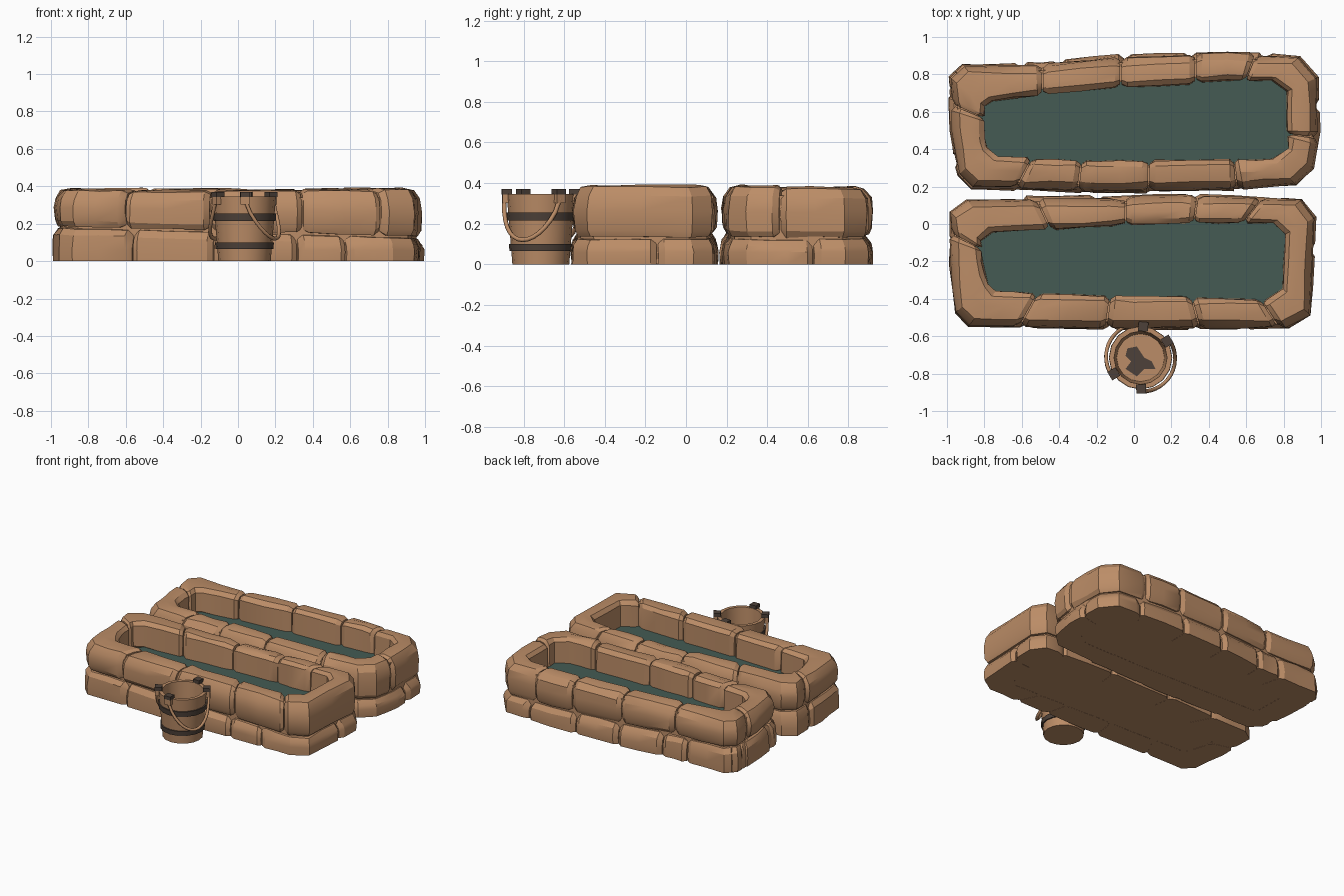
import bpy, bmesh, math, random
from mathutils import Vector, Matrix

if "Cube" in bpy.data.objects:
    bpy.data.objects.remove(bpy.data.objects["Cube"])

random.seed(4)


def material(name, rgb):
    m = bpy.data.materials.new(name)
    m.diffuse_color = (*rgb, 1)
    m.use_nodes = True
    m.node_tree.nodes["Principled BSDF"].inputs["Base Color"].default_value = m.diffuse_color
    return m


TAN = material("warm_tan", (0.50, 0.265, 0.135))
WATER = material("dark_teal_water", (0.058, 0.105, 0.088))
IRON = material("dark_iron", (0.075, 0.053, 0.041))


def finish(bm, name, mat, smooth=None):
    bmesh.ops.recalc_face_normals(bm, faces=bm.faces)
    me = bpy.data.meshes.new(name)
    bm.to_mesh(me)
    bm.free()
    me.materials.append(mat)
    ob = bpy.data.objects.new(name, me)
    bpy.context.collection.objects.link(ob)
    if smooth:
        bpy.ops.object.select_all(action='DESELECT')
        ob.select_set(True)
        bpy.context.view_layer.objects.active = ob
        bpy.ops.object.shade_smooth_by_angle(angle=math.radians(smooth))
    return ob


def loft(bm, sections, closed=False):
    """Skin a row of closed cross-sections; cap the ends unless closed."""
    rings = [[bm.verts.new(p) for p in s] for s in sections]
    n = len(rings[0])
    pairs = list(zip(rings, rings[1:])) + ([(rings[-1], rings[0])] if closed else [])
    for a, b in pairs:
        for i in range(n):
            bm.faces.new((a[i], a[(i + 1) % n], b[(i + 1) % n], b[i]))
    if not closed:
        bm.faces.new(rings[0])
        bm.faces.new(rings[-1])


# ---- troughs: rows of (outer x, outer y, inner x, inner y) around the wall
def at(rows, t):
    k, n = int(math.floor(t)), len(rows)
    a, b = rows[k % n], rows[(k + 1) % n]
    p = [u + (v - u) * (t - k) for u, v in zip(a, b)]
    return Vector((p[0], p[1], 0)), Vector((p[2], p[3], 0))


def seg_len(rows, t):
    k = math.floor(t)
    return (at(rows, k)[0] - at(rows, k + 1)[0]).length


def seam(rows, k, c):
    a, b = at(rows, k)[0], at(rows, k + 1)[0]
    ax = 0 if abs(b.x - a.x) > abs(b.y - a.y) else 1
    return k + (c - a[ax]) / (b[ax] - a[ax])


def profile(w, split, upper, lift):
    if upper:
        z0, z1 = split + .004, .383 + lift
        return [(.02, z0), (.002, z0 + .03), (-.004, (z0 + z1) / 2), (.006, z1 - .055),
                (.04, z1 - .01), (w * .55, z1), (w - .03, z1 - .004),
                (w - .004, z1 - .03), (w, z0 + .02), (w - .02, z0)]
    z1 = split - .003
    return [(-.010, 0), (-.014, .06), (-.006, z1 - .04), (.02, z1 - .006),
            (.06, z1), (w - .03, z1), (w, z1 - .02), (w, 0)]


def stone(bm, rows, t0, t1, upper):
    gap, bev = .004, .03
    d0, d1 = 1 / seg_len(rows, t0), 1 / seg_len(rows, t1 - 1e-6)
    s, e = t0 + (gap + bev) * d0, t1 - (gap + bev) * d1
    mids = [i for i in range(math.ceil(s), math.floor(e) + 1)
            if i > s + .02 * d0 and i < e - .02 * d1]
    ts = [s]
    for t in mids + [e]:
        if (at(rows, t)[0] - at(rows, ts[-1])[0]).length > .2:
            ts.append((t + ts[-1]) / 2)
        ts.append(t)
    ts = [t0 + gap * d0] + ts + [t1 - gap * d1]
    lift, push = random.uniform(-.006, .01), random.uniform(-.006, .006)
    sections = []
    for j, t in enumerate(ts):
        o, i = at(rows, t)
        w, d = (i - o).length, (i - o).normalized()
        split = .157 - .028 * o.x
        pts = profile(w, split, upper, lift)
        end = j in (0, len(ts) - 1)
        zc = sum(p[1] for p in pts) / len(pts) if upper else 0
        ring = []
        for u, z in pts:
            ground = not upper and z == 0
            if end:
                u += (w / 2 - u) * .22
                z += (zc - z) * .15
            else:
                u += random.uniform(-.005, .005)
                z += 0 if ground else random.uniform(-.004, .004)
            ring.append(o + d * (u + push) + Vector((0, 0, z)))
        sections.append(ring)
    loft(bm, sections)


def trough(name, rows, upper, lower):
    n = len(rows)
    for course, seams in (("upper", upper), ("lower", lower)):
        bm = bmesh.new()
        ts = [seam(rows, *s) for s in seams]
        for a, b in zip(ts, ts[1:] + [ts[0] + n]):
            stone(bm, rows, a, b, course == "upper")
        finish(bm, f"{name}_{course}_stones", TAN, 28)
    # mortar core behind the joints
    bm = bmesh.new()
    secs = []
    for k in range(n):
        o, i = at(rows, k)
        secs.append([o.lerp(i, f) + Vector((0, 0, z))
                     for f, z in ((.18, .001), (.18, .34), (.82, .34), (.82, .001))])
    loft(bm, secs, True)
    finish(bm, f"{name}_mortar", TAN)
    # floor slab and water sheet
    for part, f, z, mat in (("floor", .1, .001, TAN), ("water", .8, .2, WATER)):
        bm = bmesh.new()
        bm.faces.new([bm.verts.new(at(rows, k)[0].lerp(at(rows, k)[1], f) + Vector((0, 0, z)))
                      for k in range(n)])
        ob = finish(bm, f"{name}_{part}", mat)
        if part == "floor":
            ob.data.flip_normals()


front = [(-.88, -.54, -.74, -.36), (0, -.555, 0, -.385), (.82, -.545, .72, -.40),
         (.935, -.48, .79, -.34), (.96, .03, .80, -.06), (.89, .125, .74, 0),
         (.25, .15, .25, 0), (-.05, .14, -.05, -.01), (-.89, .125, -.76, -.04),
         (-.98, .06, -.82, -.09), (-.98, -.22, -.81, -.2), (-.95, -.47, -.78, -.32)]
trough("front_trough", front,
       [(0, -.61), (0, -.15), (1, .35), (1, .77), (5, .68), (5, .34), (6, -.045),
        (7, -.52), (9, -.05)],
       [(0, -.57), (0, -.13), (1, .32), (1, .58), (3, -.14), (5, .75), (5, .32),
        (7, -.2), (7, -.6), (9, -.1)])

back = [(-.86, .20, -.73, .36), (-.2, .18, -.2, .34), (.5, .19, .5, .35),
        (.86, .215, .74, .35), (.955, .30, .82, .41), (.985, .5, .82, .5),
        (.975, .78, .82, .71), (.88, .89, .74, .77), (.5, .915, .5, .76),
        (-.1, .89, -.1, .73), (-.5, .85, -.5, .69), (-.91, .845, -.76, .66),
        (-.98, .78, -.80, .63), (-.97, .5, -.80, .5), (-.93, .27, -.79, .41)]
trough("back_trough", back,
       [(0, -.63), (0, -.3), (1, .08), (2, .55), (4, .46), (7, .65), (8, .33),
        (8, -.07), (9, -.49), (12, .64)],
       [(0, -.6), (0, -.25), (1, .1), (2, .5), (3, .28), (5, .63), (7, .7), (8, .3),
        (8, -.05), (9, -.4), (10, -.6), (12, .7), (13, .35)])

# ---- bucket
CX, CY, SIDES = .035, -.715, 16


def polar(r, a, z):
    return Vector((CX + r * math.cos(a), CY + r * math.sin(a), z))


def lathe(name, prof, mat, closed):
    bm = bmesh.new()
    loft(bm, [[polar(r, math.tau * i / SIDES, z) for i in range(SIDES)] for r, z in prof], closed)
    return finish(bm, name, mat, 35)


lathe("bucket_body", [(.140, 0), (.168, .345), (.142, .345), (.128, .10)], TAN, False)
for label, z0, z1 in (("lower", .065, .10), ("upper", .215, .255)):
    r0, r1 = .140 + .081 * z0, .140 + .081 * z1
    lathe(f"bucket_{label}_band", [(r0 - .01, z0), (r0 + .009, z0), (r1 + .009, z1),
                                   (r1 - .01, z1)], IRON, True)

# dark patch on the bucket floor
bm = bmesh.new()
patch = [(.02, 0), (.06, -.02), (.08, -.06), (.02, -.06), (-.02, -.10), (-.08, -.06),
         (-.05, -.02), (-.08, .01), (-.07, .05), (-.02, .06), (0, .03)]
bm.faces.new([bm.verts.new((CX + x, CY + y, .103)) for x, y in patch])
finish(bm, "bucket_floor_patch", IRON)

# lugs with iron caps
for i, deg in enumerate((85, 32, 211, 271)):
    a = math.radians(deg)
    for part, r, size, z, mat in (("lug", .172, (.035, .048, .045), .325, TAN),
                                  ("lug_cap", .167, (.05, .052, .026), .357, IRON)):
        bm = bmesh.new()
        bmesh.ops.create_cube(bm, size=1, matrix=Matrix.Translation(polar(r, a, z))
                              @ Matrix.Rotation(a, 4, 'Z') @ Matrix.Diagonal((*size, 1)))
        finish(bm, f"bucket_{part}_{i}", mat)

# two drooping handles
for name, a0, a1 in (("right", -89, 32), ("left", 85, 211)):
    cu = bpy.data.curves.new(f"bucket_{name}_handle", 'CURVE')
    cu.dimensions = '3D'
    cu.bevel_depth, cu.bevel_resolution, cu.use_fill_caps = .011, 1, True
    sp = cu.splines.new('POLY')
    sp.points.add(14)
    for j, p in enumerate(sp.points):
        s = j / 14
        drop = math.sin(math.pi * s) ** .75
        a = math.radians(a0 + (a1 - a0) * s)
        p.co = (*polar(.180 + .006 * drop, a, .325 - .205 * drop), 1)
    cu.materials.append(TAN)
    bpy.context.collection.objects.link(bpy.data.objects.new(cu.name, cu))
